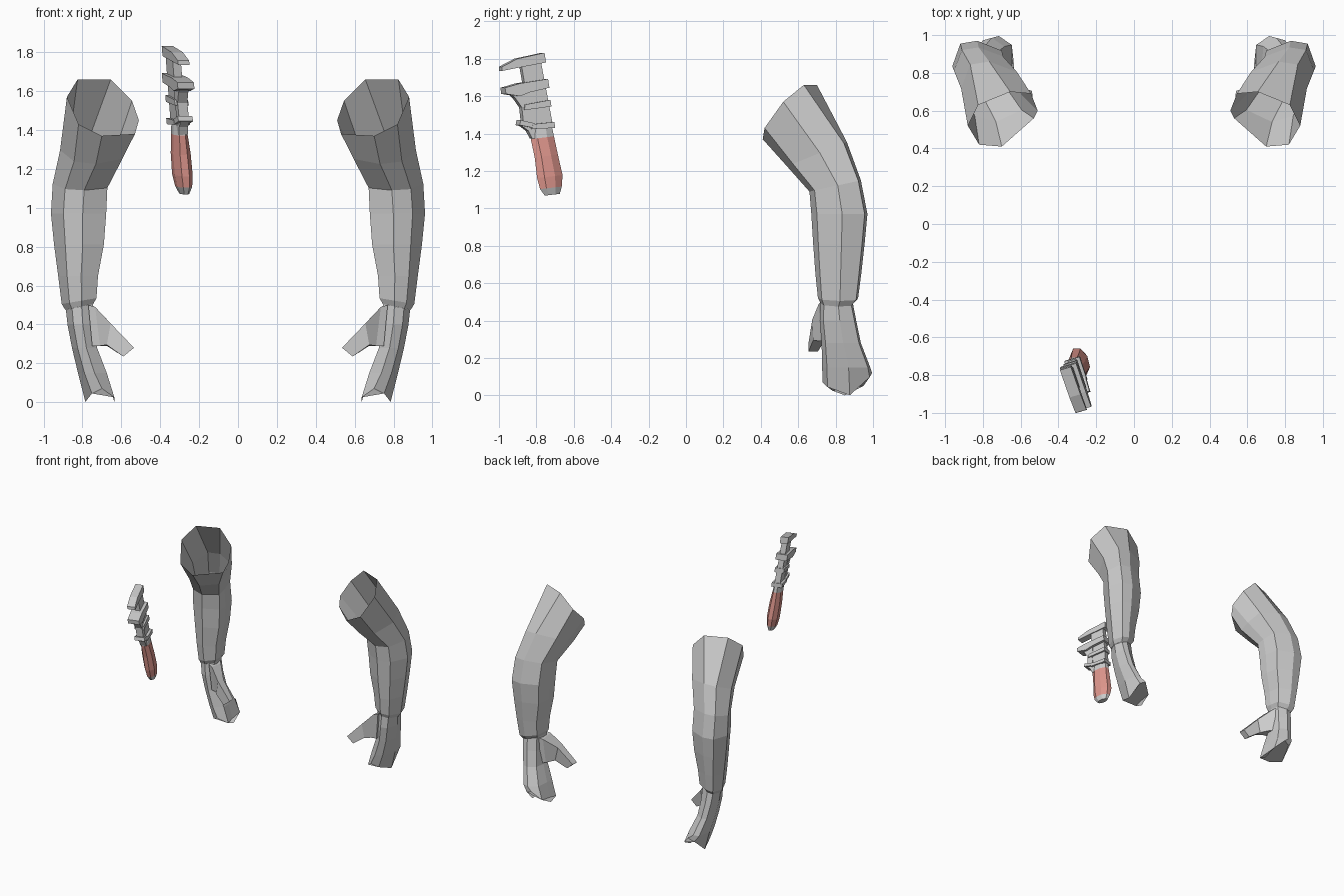
import bpy, bmesh, math


def material(name, rgb):
    m = bpy.data.materials.new(name)
    m.diffuse_color = (*rgb, 1)
    return m


GREY = material("grey", (0.6, 0.6, 0.6))
RED = material("faded_red", (0.72, 0.3, 0.26))


def finish(name, bm, mats, mirror=False):
    bmesh.ops.recalc_face_normals(bm, faces=bm.faces)
    me = bpy.data.meshes.new(name)
    bm.to_mesh(me)
    bm.free()
    for m in mats:
        me.materials.append(m)
    ob = bpy.data.objects.new(name, me)
    bpy.context.collection.objects.link(ob)
    if mirror:
        ob.modifiers.new("other_side", "MIRROR").use_clip = False
    return ob


def loft(name, rings, mats, caps=(True, True), mirror=False, colour=lambda i: 0):
    bm = bmesh.new()
    vs = [[bm.verts.new(p) for p in r] for r in rings]
    n = len(rings[0])
    for i, (a, b) in enumerate(zip(vs, vs[1:])):
        for k in range(n):
            f = bm.faces.new((a[k], a[(k + 1) % n], b[(k + 1) % n], b[k]))
            f.material_index = colour(i)
    if caps[0]:
        bm.faces.new(vs[0])
    if caps[1]:
        bm.faces.new(vs[-1])
    return finish(name, bm, mats, mirror)


# Eight-sided limb section, from inner back round by the outside and front
SECTION = [(0.07, 1), (0.7, 0.9), (1, 0.1), (0.55, -0.8),
           (-0.15, -1), (-1, -0.6), (-1, -0.1), (-0.85, 0.65)]


def limb_ring(z, x0, x1, y0, y1, tilt=0, lean=0, back=0, front=0):
    cx, cy, rx, ry = (x0 + x1) / 2, (y0 + y1) / 2, (x1 - x0) / 2, (y1 - y0) / 2
    return [(cx + rx * u, cy + ry * v,
             z + tilt * v + lean * u + (back if v > 0 else front) * v * v)
            for u, v in SECTION]


# Bent arm, open at the shoulder and with a stepped cuff at the wrist
shoulder = [(0.655, 0.70, 1.66), (0.825, 0.63, 1.66), (0.88, 0.52, 1.57),
            (0.82, 0.42, 1.43), (0.70, 0.41, 1.37), (0.53, 0.56, 1.38),
            (0.51, 0.60, 1.45), (0.545, 0.69, 1.55)]
loft("arm", [
    shoulder,
    limb_ring(1.29, 0.595, 0.915, 0.54, 0.86, tilt=0.065),
    limb_ring(1.12, 0.672, 0.953, 0.66, 0.935, tilt=0.03),
    limb_ring(0.97, 0.678, 0.962, 0.67, 0.97),
    limb_ring(0.81, 0.69, 0.946, 0.68, 0.955),
    limb_ring(0.65, 0.72, 0.925, 0.692, 0.937),
    limb_ring(0.52, 0.728, 0.907, 0.705, 0.92, lean=-0.015),
    limb_ring(0.49, 0.745, 0.888, 0.72, 0.893, lean=-0.015),
], [GREY], caps=(False, False), mirror=True)

# Flat mitten hand, curling inwards to the rounded fingertips
loft("hand", [
    limb_ring(0.49, 0.745, 0.885, 0.72, 0.893, lean=-0.015),
    limb_ring(0.40, 0.74, 0.877, 0.715, 0.91),
    limb_ring(0.28, 0.725, 0.854, 0.725, 0.935),
    limb_ring(0.15, 0.675, 0.823, 0.728, 0.985),
    limb_ring(0.0, 0.636, 0.785, 0.73, 0.995, back=0.12, front=0.07),
], [GREY], caps=(False, True), mirror=True)

# Thumb
loft("thumb", [
    [(0.77, 0.72, 0.50), (0.76, 0.85, 0.50), (0.75, 0.85, 0.29), (0.75, 0.73, 0.29)],
    [(0.735, 0.71, 0.49), (0.73, 0.82, 0.48), (0.71, 0.81, 0.29), (0.71, 0.72, 0.29)],
    [(0.655, 0.675, 0.405), (0.65, 0.74, 0.40), (0.675, 0.74, 0.29), (0.675, 0.68, 0.295)],
    [(0.535, 0.655, 0.28), (0.54, 0.705, 0.28), (0.59, 0.705, 0.235), (0.59, 0.655, 0.235)],
], [GREY], mirror=True)


# The wrench leans sideways, so its middle plane follows this rule
def lean_x(y, z):
    return -0.275 - 0.32 * (y + 0.72) - 0.135 * (z - 1.07)


def plate(name, outline, thick):
    sides = [[(lean_x(y, z) + s * thick / 2, y + s * thick * 0.15, z)
              for y, z in outline] for s in (-1, 1)]
    return loft(name, sides, [GREY])


plate("upper_jaw", [(-0.992, 1.735), (-0.992, 1.757), (-0.91, 1.80), (-0.765, 1.832),
                    (-0.757, 1.78), (-0.89, 1.755)], 0.058)
plate("shaft", [(-0.885, 1.76), (-0.782, 1.785), (-0.715, 1.43), (-0.825, 1.41)], 0.042)
plate("lower_jaw", [(-0.975, 1.612), (-0.98, 1.645), (-0.90, 1.668), (-0.75, 1.692),
                    (-0.743, 1.645), (-0.85, 1.62), (-0.90, 1.60)], 0.085)
plate("jaw_arm", [(-0.95, 1.62), (-0.85, 1.63), (-0.845, 1.53), (-0.83, 1.46),
                  (-0.875, 1.45), (-0.885, 1.54), (-0.92, 1.59)], 0.05)
plate("guide_band", [(-0.875, 1.525), (-0.87, 1.555), (-0.735, 1.58), (-0.73, 1.545)], 0.07)
plate("adjuster", [(-0.90, 1.445), (-0.895, 1.472), (-0.82, 1.455), (-0.825, 1.43)], 0.075)
plate("collar", [(-0.835, 1.425), (-0.83, 1.45), (-0.715, 1.462), (-0.712, 1.43)], 0.08)
plate("neck_brace", [(-0.89, 1.445), (-0.82, 1.44), (-0.79, 1.37), (-0.83, 1.375),
                     (-0.85, 1.415)], 0.045)


# Eight-sided handle with a painted grip and bare ends
def handle_ring(y, z, ry, rx):
    pts = []
    for k in range(8):
        a = math.radians(22.5 + 45 * k)
        dx, dy = math.cos(a) / math.cos(math.pi / 8), math.sin(a) / math.cos(math.pi / 8)
        pts.append((lean_x(y, z) + rx * dx - 0.25 * ry * dy, y + ry * dy, z + 0.12 * ry * dy))
    return pts


loft("handle", [
    handle_ring(-0.775, 1.44, 0.056, 0.03),
    handle_ring(-0.768, 1.378, 0.062, 0.036),
    handle_ring(-0.747, 1.28, 0.062, 0.045),
    handle_ring(-0.728, 1.17, 0.068, 0.046),
    handle_ring(-0.722, 1.11, 0.058, 0.038),
    handle_ring(-0.715, 1.073, 0.04, 0.022),
], [GREY, RED], colour=lambda i: 1 if 1 <= i <= 3 else 0)
